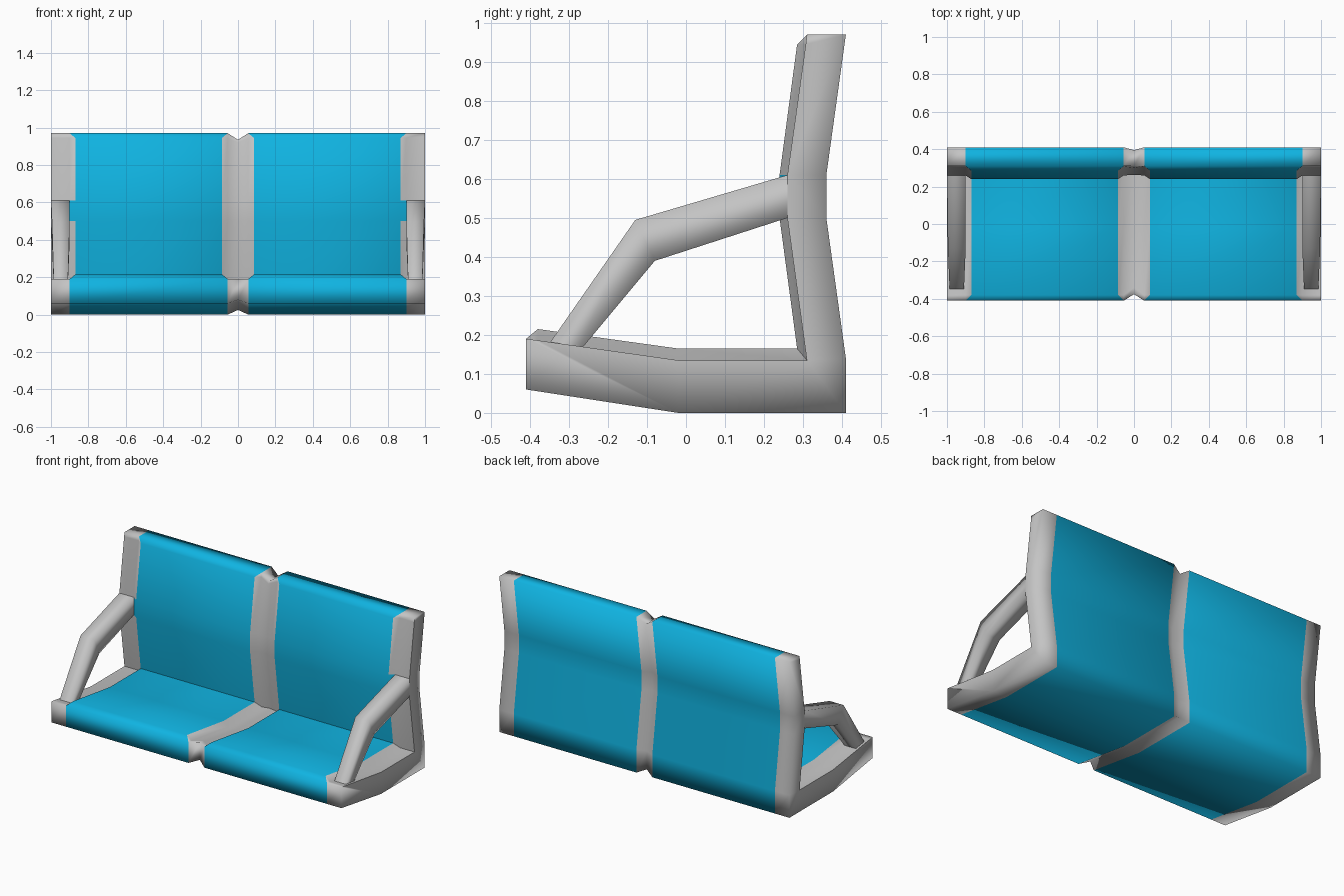
import bpy
import bmesh

if "Cube" in bpy.data.objects:
    bpy.data.objects.remove(bpy.data.objects["Cube"], do_unlink=True)


def make_material(name, rgb):
    mat = bpy.data.materials.new(name)
    mat.use_nodes = True
    mat.diffuse_color = (*rgb, 1)
    mat.node_tree.nodes["Principled BSDF"].inputs["Base Color"].default_value = (*rgb, 1)
    return mat


GRAY = make_material("light gray frame", (0.55, 0.55, 0.55))
BLUE = make_material("bright blue cushion", (0.005, 0.45, 0.75))


def finish(bm, name, materials):
    """Clean the mesh, smooth it and link it as an object."""
    bmesh.ops.remove_doubles(bm, verts=bm.verts, dist=0.0005)
    bmesh.ops.recalc_face_normals(bm, faces=bm.faces)
    for face in bm.faces:
        face.smooth = True
    mesh = bpy.data.meshes.new(name)
    bm.to_mesh(mesh)
    bm.free()
    for mat in materials:
        mesh.materials.append(mat)
    obj = bpy.data.objects.new(name, mesh)
    bpy.context.collection.objects.link(obj)
    return obj


# Side profiles (y, z): around the underside and back, then down the sitting side
shell = [(-.41, .06), (-.02, 0), (.41, 0), (.41, .14), (.36, .5), (.36, .61), (.41, .97), (.31, .97)]
lip = [(-.41, .19)]
frame = shell + [(.307, .945), (.26, .61), (.26, .5), (.31, .135), (-.02, .135), (-.38, .186)] + lip
cushion = shell + [(.285, .945), (.24, .61), (.24, .5), (.285, .165), (-.02, .165), (-.38, .215)] + lip
groove = [(-.375, .08), (-.02, .025), (.385, .025), (.385, .14), (.33, .5), (.33, .61), (.395, .935),
          (.31, .935), (.3, .92), (.262, .61), (.262, .5), (.31, .14), (-.02, .14), (-.34, .185), (-.375, .19)]
RAISED = range(8, 14)   # profile points lifted by the padding
INNER_CORNER = 11       # where seat meets backrest
ARM_BAND = 9            # backrest segment beside the armrest

# Cross-sections: x of the shell, x of the padded points, profile
half = [(1, 1, frame), (.9, .9, frame), (.9, .87, cushion),
        (.055, .085, cushion), (.055, .055, frame), (0, 0, groove)]
sections = half + [(-a, -b, p) for a, b, p in reversed(half[:-1])]


# Seat and backrest in one continuous shell
bm = bmesh.new()
rings = [[bm.verts.new((b if i in RAISED else a, y, z)) for i, (y, z) in enumerate(p)]
         for a, b, p in sections]
count = len(frame)
last = len(rings) - 2
for s, (r0, r1) in enumerate(zip(rings, rings[1:])):
    strip = min(s, last - s + 1) if s > last // 2 else s
    strip = min(s, last - s)
    for i in range(count):
        j = (i + 1) % count
        face = bm.faces.new((r0[i], r0[j], r1[j], r1[i]))
        padded = strip == 2 or (strip == 1 and i == ARM_BAND)
        face.material_index = 1 if padded else 0

# End caps
for ring in (rings[0], rings[-1]):
    for patch in ((0, 1, 12, 13, 14), (1, 2, 11, 12), (2, 3, 11),
                  (3, 4, 10, 11), (4, 5, 9, 10), (5, 6, 7, 8, 9)):
        bm.faces.new([ring[i] for i in patch])

# Creases along the inner corner and the ends' sitting-side outline
creases = [(r0[INNER_CORNER], r1[INNER_CORNER]) for r0, r1 in zip(rings, rings[1:])]
for ring in (rings[0], rings[-1]):
    creases += [(ring[i], ring[i + 1]) for i in range(7, 14)]
for pair in creases:
    edge = bm.edges.get(pair)
    if edge:
        edge.smooth = False
finish(bm, "bench_seat_and_backrest", (GRAY, BLUE))


# Armrests: bent bars from the backrest to the front of the seat
# Each station: inner x, outer x, upper (y, z), lower (y, z)
stations = [(.9, 1, (.26, .61), (.26, .5)),
            (.9, .995, (-.13, .495), (-.08, .39)),
            (.91, .985, (-.37, .15), (-.28, .15))]
for name, side in (("left_armrest", 1), ("right_armrest", -1)):
    bm = bmesh.new()
    bars = [[bm.verts.new((side * x, y, z)) for x, (y, z) in
             ((a, up), (b, up), (b, low), (a, low))] for a, b, up, low in stations]
    for r0, r1 in zip(bars, bars[1:]):
        for i in range(4):
            j = (i + 1) % 4
            bm.faces.new((r0[i], r0[j], r1[j], r1[i]))
    finish(bm, name, (GRAY,))
